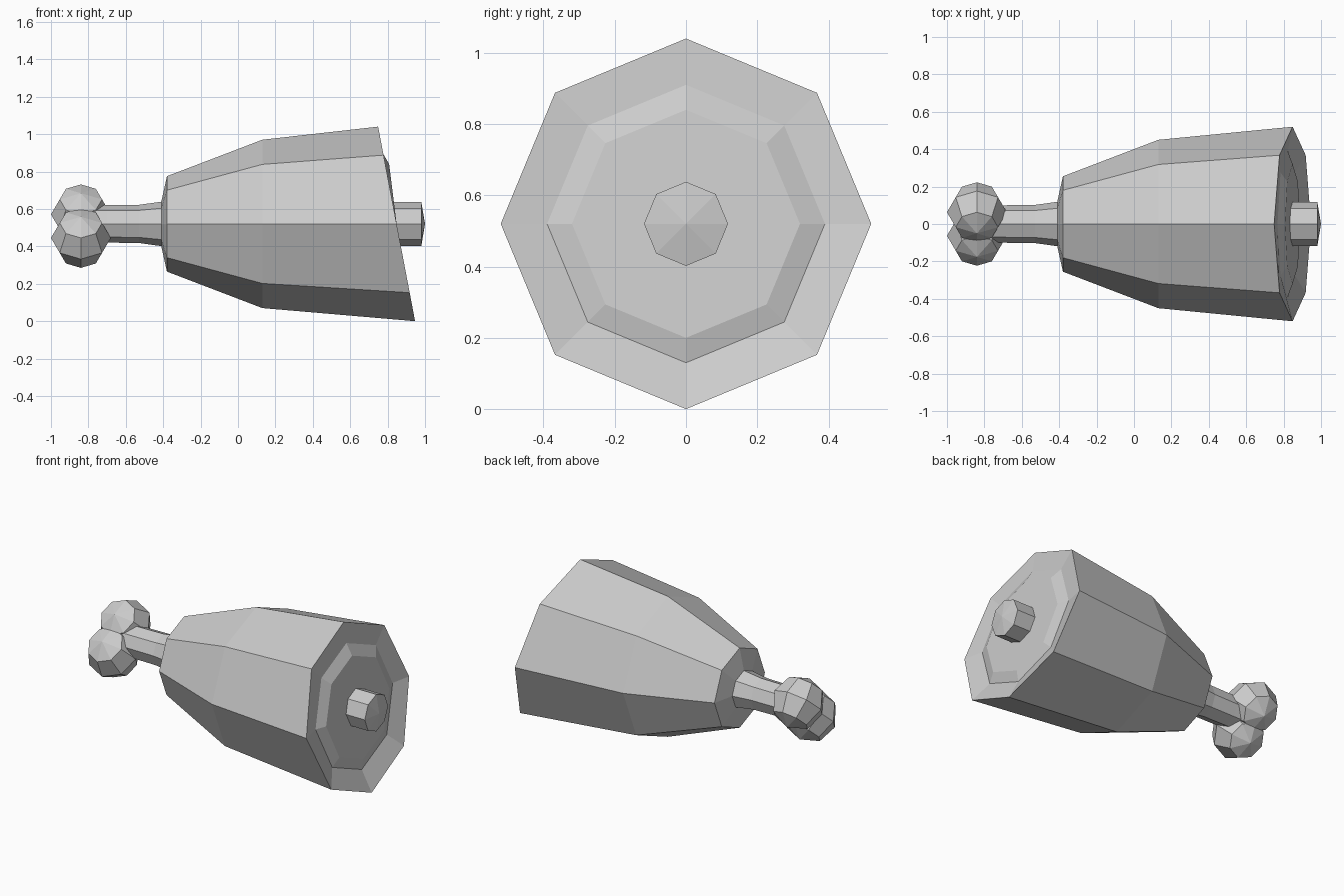
import bpy, bmesh
from math import sin, cos, pi
from mathutils import Matrix

if "Cube" in bpy.data.objects:
    bpy.data.objects.remove(bpy.data.objects["Cube"])

CZ = 0.52   # height of the long axis
SIDES = 8


def loft(name, sections):
    """Octagonal loft along x; sections are (x, radius, tilt), radius 0 gives a point."""
    bm = bmesh.new()
    rings = []
    for x, r, tilt in sections:
        if r == 0:
            rings.append([bm.verts.new((x, 0, CZ))])
            continue
        ring = []
        for i in range(SIDES):
            a = 2 * pi * i / SIDES
            ring.append(bm.verts.new((x - tilt * r * cos(a), r * sin(a), CZ + r * cos(a))))
        rings.append(ring)
    for a, b in zip(rings, rings[1:]):
        for i in range(SIDES):
            j = (i + 1) % SIDES
            if len(a) == 1:
                bm.faces.new((a[0], b[j], b[i]))
            elif len(b) == 1:
                bm.faces.new((a[i], a[j], b[0]))
            else:
                bm.faces.new((a[i], a[j], b[j], b[i]))
    for ring in (rings[0], rings[-1]):
        if len(ring) > 1:
            bm.faces.new(ring)
    return finish(name, bm)


def finish(name, bm):
    bmesh.ops.recalc_face_normals(bm, faces=bm.faces)
    mesh = bpy.data.meshes.new(name)
    bm.to_mesh(mesh)
    bm.free()
    obj = bpy.data.objects.new(name, mesh)
    bpy.context.collection.objects.link(obj)
    return obj


def knob(name, y, z):
    """Low-poly ball with its pole leaning towards the front."""
    bm = bmesh.new()
    bmesh.ops.create_uvsphere(bm, u_segments=SIDES, v_segments=4, radius=0.16,
                              matrix=Matrix.Translation((-0.84, y, z)) @ Matrix.Rotation(pi / 4, 4, 'X'))
    return finish(name, bm)


# Meat: tapered body, slanted cut end with a dished rim and raised middle
loft("meat", [
    (-0.41, 0.12, 0), (-0.38, 0.255, 0), (0.13, 0.45, 0),
    (0.848, 0.52, 0.19), (0.822, 0.39, 0.14), (0.848, 0.32, 0.125)])

# Bone shaft at the narrow end
loft("bone_shaft", [(-0.84, 0.10, 0), (-0.70, 0.10, 0), (-0.53, 0.102, 0), (-0.40, 0.12, 0)])

# Bone stub poking out of the cut end
loft("bone_stub", [(0.80, 0.118, 0), (0.98, 0.118, 0), (1.0, 0, 0)])

# Two joint knobs
for name, s in (("upper_knob", 1), ("lower_knob", -1)):
    knob(name, 0.063 * s, 0.508 + 0.063 * s)
